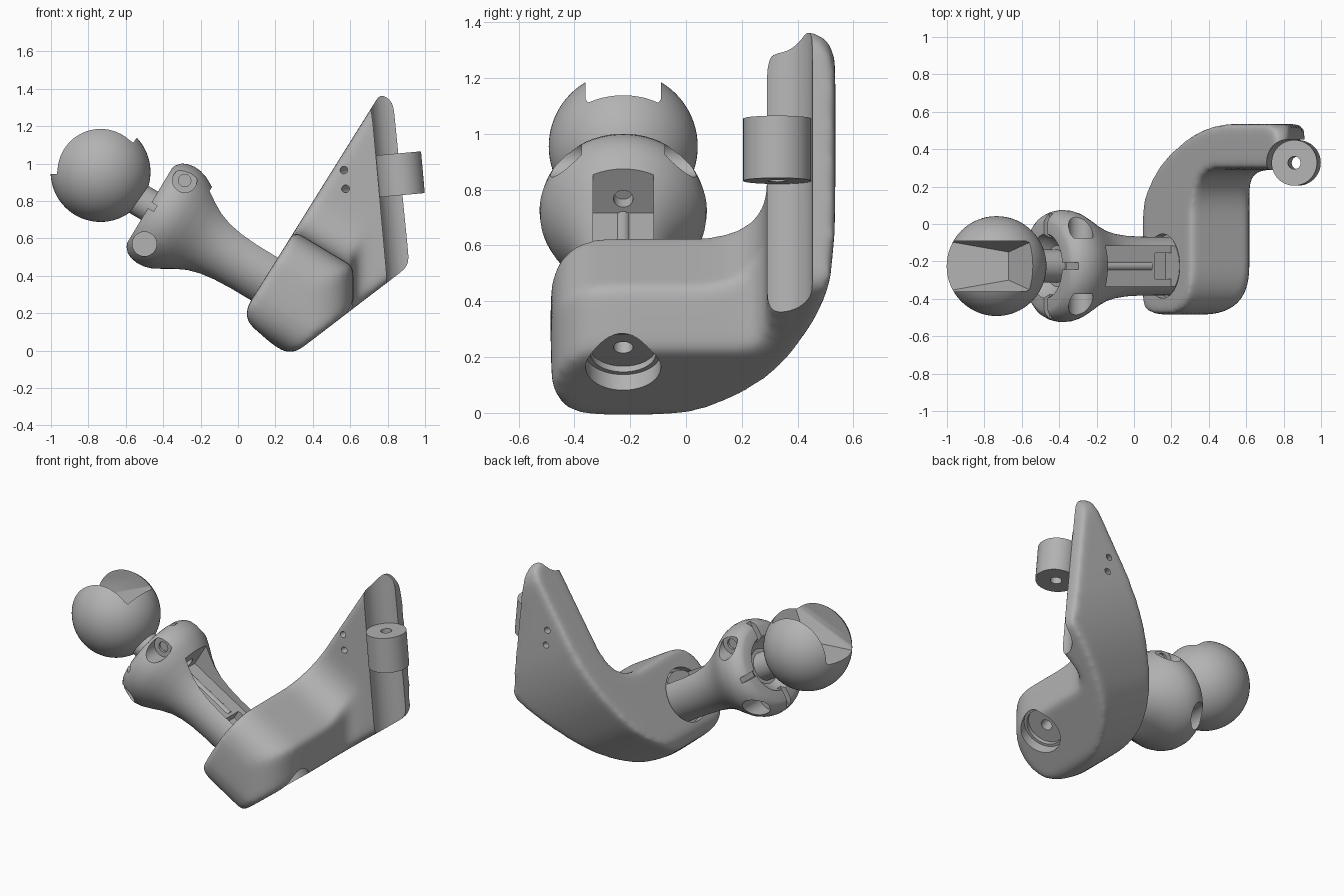
import bpy, bmesh, math
from mathutils import Vector, Matrix

if "Cube" in bpy.data.objects:
    bpy.data.objects.remove(bpy.data.objects["Cube"])

grey = bpy.data.materials.new("matte_grey")
grey.use_nodes = True
colour = (0.45, 0.45, 0.45, 1)
grey.diffuse_color = colour
grey.node_tree.nodes["Principled BSDF"].inputs["Base Color"].default_value = colour

# Arm frame: D runs down the arm, N points up out of it, Y is sideways
MID = -0.225
O = Vector((-0.472, MID, 0.777))
D = Vector((0.857, 0, -0.515))
N = Vector((0.515, 0, 0.857))
Y = Vector((0, 1, 0))


def at(n, y, t):
    return O + N * n + Y * y + D * t


def finish(name, bm):
    bmesh.ops.remove_doubles(bm, verts=bm.verts, dist=1e-5)
    bmesh.ops.recalc_face_normals(bm, faces=bm.faces)
    me = bpy.data.meshes.new(name)
    bm.to_mesh(me)
    bm.free()
    me.materials.append(grey)
    ob = bpy.data.objects.new(name, me)
    bpy.context.collection.objects.link(ob)
    return ob


def activate(ob):
    bpy.ops.object.select_all(action='DESELECT')
    ob.select_set(True)
    bpy.context.view_layer.objects.active = ob


def modify(ob, kind, **settings):
    activate(ob)
    mod = ob.modifiers.new(kind.title(), kind)
    for key, value in settings.items():
        setattr(mod, key, value)
    bpy.ops.object.modifier_apply(modifier=mod.name)


def carve(ob, cutter, operation='DIFFERENCE'):
    cutter.hide_render = True
    modify(ob, 'BOOLEAN', object=cutter, operation=operation, solver='EXACT')
    bpy.data.objects.remove(cutter)


def shade(ob):
    activate(ob)
    bpy.ops.object.shade_smooth_by_angle(angle=math.radians(32))


def rounded(corners):
    """Outline from (a, b, tangent length) corners."""
    pts = []
    for i, (a, b, r) in enumerate(corners):
        p = Vector((a, b))
        if r == 0:
            pts.append(p)
            continue
        before = Vector(corners[i - 1][:2])
        after = Vector(corners[(i + 1) % len(corners)][:2])
        s = p + (before - p).normalized() * r
        e = p + (after - p).normalized() * r
        for k in range(9):
            f = k / 8
            pts.append(s * (1 - f) ** 2 + p * 2 * f * (1 - f) + e * f * f)
    return pts


def prism(name, corners, place, low, high):
    bm = bmesh.new()
    pts = rounded(corners)
    ends = [[bm.verts.new(place(p.x, p.y, h)) for p in pts] for h in (low, high)]
    for end in ends:
        bm.faces.new(end)
    for i in range(len(pts)):
        j = (i + 1) % len(pts)
        bm.faces.new((ends[0][i], ends[0][j], ends[1][j], ends[1][i]))
    return finish(name, bm)


def rod(name, start, end, radius):
    start, end = Vector(start), Vector(end)
    axis = end - start
    turn = axis.to_track_quat('Z', 'Y').to_matrix().to_4x4()
    bm = bmesh.new()
    bmesh.ops.create_cone(bm, cap_ends=True, segments=48, radius1=radius, radius2=radius,
                          depth=axis.length, matrix=Matrix.Translation((start + end) / 2) @ turn)
    return finish(name, bm)


def hull(name, points):
    bm = bmesh.new()
    for p in points:
        bm.verts.new(p)
    bmesh.ops.convex_hull(bm, input=bm.verts)
    return finish(name, bm)


def block(name, n0, n1, half, t0, t1):
    return hull(name, [at(n, y, t) for n in (n0, n1) for y in (-half, half) for t in (t0, t1)])


# Ball with a tapered slot in its top
centre = Vector((-0.735, MID, 0.955))
bm = bmesh.new()
bmesh.ops.create_uvsphere(bm, u_segments=64, v_segments=40, radius=0.267,
                          matrix=Matrix.Translation(centre))
ball = finish("ball", bm)
slot_floor = [(-0.86, 0.95), (-0.67, 0.95)]
slot_mouth = [(-1.01, 0.945), (-0.54, 1.14), (-0.465, 1.25), (-1.05, 1.3)]
carve(ball, hull("slot_cutter", [(x, MID + s * w, z) for s in (-1, 1)
      for ring, w in ((slot_floor, 0.075), (slot_mouth, 0.135)) for x, z in ring]))
shade(ball)

# Stem between ball and arm
stem = rod("ball_stem", centre + Vector((0.1, 0, -0.085)), at(0, 0, 0.2), 0.088)
shade(stem)

# Arm: turned body with a flared head and a shallow mouth
profile = [(0.07, 0), (0.07, 0.11), (0.04, 0.15), (0, 0.172), (0, 0.235), (0.008, 0.255),
           (0.03, 0.279), (0.06, 0.293), (0.1, 0.3), (0.14, 0.297), (0.18, 0.285), (0.23, 0.258),
           (0.29, 0.222), (0.35, 0.193), (0.42, 0.173), (0.5, 0.162), (0.6, 0.157),
           (0.8, 0.156), (0.8, 0)]
bm = bmesh.new()
line = [bm.verts.new(at(r, 0, t)) for t, r in profile]
edges = [bm.edges.new(pair) for pair in zip(line, line[1:])]
bmesh.ops.spin(bm, geom=line + edges, cent=O, axis=D, angle=math.tau, steps=64)
arm = finish("arm", bm)
carve(arm, block("channel_cutter", 0.07, 0.4, 0.108, 0.235, 0.74))
carve(arm, block("end_pocket", 0.01, 0.4, 0.07, 0.64, 0.74))
carve(arm, rod("bolt_hole", at(0.13, 0, 0.18), at(0.13, 0, 0.3), 0.035))

# Clamp bolt recesses on both sides of the head: stepped above, plain below
for side in (-1, 1):
    for x, z, radius, depth in ((-0.285, 0.91, 0.065, 0.15), (-0.285, 0.91, 0.033, 0.135),
                                (-0.5, 0.57, 0.065, 0.07)):
        carve(arm, rod("recess", (x, MID + side * depth, z), (x, MID + side * 0.4, z), radius))

# Small notches around the mouth
for k in range(4):
    a = k * math.pi / 2
    out = N * math.cos(a) + Y * math.sin(a)
    across = N * -math.sin(a) + Y * math.cos(a)
    carve(arm, hull("notch", [O + out * r + across * w + D * t for r in (0.15, 0.33)
                              for w in (-0.018, 0.018) for t in (-0.02, 0.035)]))
shade(arm)
rib = rod("channel_rib", at(0.055, 0, 0.24), at(0.055, 0, 0.62), 0.025)
shade(rib)

# Bracket: side outline, trimmed by the sweep of its curve and by its plan
BASE_N, BASE_T = -0.25, 0.724
side_outline = [(0.015, 0.18, 0.09), (0.78, 1.405, 0.01), (0.822, 1.405, 0.01),
                (0.917, 0.455, 0.04), (0.27, -0.04, 0.09)]
sweep = [(-0.485, -0.05, 0.23), (0.0, -0.05, 0.18), (0.31, 0.16, 0.18), (0.535, 0.62, 0.27),
         (0.535, 1.405, 0.13), (0.29, 1.405, 0), (0.29, 0.53, 0.25), (-0.485, 0.53, 0.24)]
plan = [(-0.485, -0.2, 0), (0.6, -0.2, 0), (0.6, 1.2, 0), (0.29, 1.2, 0),
        (0.29, 0.617, 0.1), (-0.485, 0.617, 0.25)]
bracket = prism("bracket", side_outline, lambda a, b, h: Vector((a, h, b)), -0.7, 0.7)
carve(bracket, prism("sweep_cutter", sweep,
      lambda y, u, h: at(u + BASE_N, y - MID, h + BASE_T), -0.5, 1.5), 'INTERSECT')
carve(bracket, prism("plan_cutter", plan,
      lambda y, x, h: Vector((x, y, h)), -0.5, 2), 'INTERSECT')
modify(bracket, 'REMESH', mode='VOXEL', voxel_size=0.013)
modify(bracket, 'SMOOTH', factor=0.5, iterations=45)

# Arm seat, and stepped bolt bore from below
carve(bracket, rod("arm_seat", at(0, 0, 0.6), at(0, 0, 0.775), 0.172))
bore = Vector((0.535, MID, 0.165))
out = Vector((0.57, 0, -0.82))
for radius, depth in ((0.135, 0.06), (0.118, 0.085), (0.035, 0.2)):
    carve(bracket, rod("bore_cutter", bore - out * depth, bore + out * 0.4, radius))

# Groove down the free edge, and two slanting pin holes
lug_mid = Vector((0.867, 0.327, 0.943))
lug_axis = Vector((-0.09, 0, 0.996))
carve(bracket, rod("groove", lug_mid - lug_axis * 0.8, lug_mid + lug_axis * 0.8, 0.126))
slant = Vector((0.075, 0.24, 0.02))
for x, z in ((0.565, 0.965), (0.575, 0.865)):
    entry = Vector((x, 0.29, z))
    carve(bracket, rod("pin_hole", entry - slant * 0.4, entry + slant * 1.4, 0.02))
shade(bracket)

# Hinge lug seated in the groove
lug = rod("hinge_lug", lug_mid - lug_axis * 0.112, lug_mid + lug_axis * 0.112, 0.122)
carve(lug, rod("lug_hole", lug_mid - lug_axis * 0.3, lug_mid + lug_axis * 0.3, 0.034))
shade(lug)
